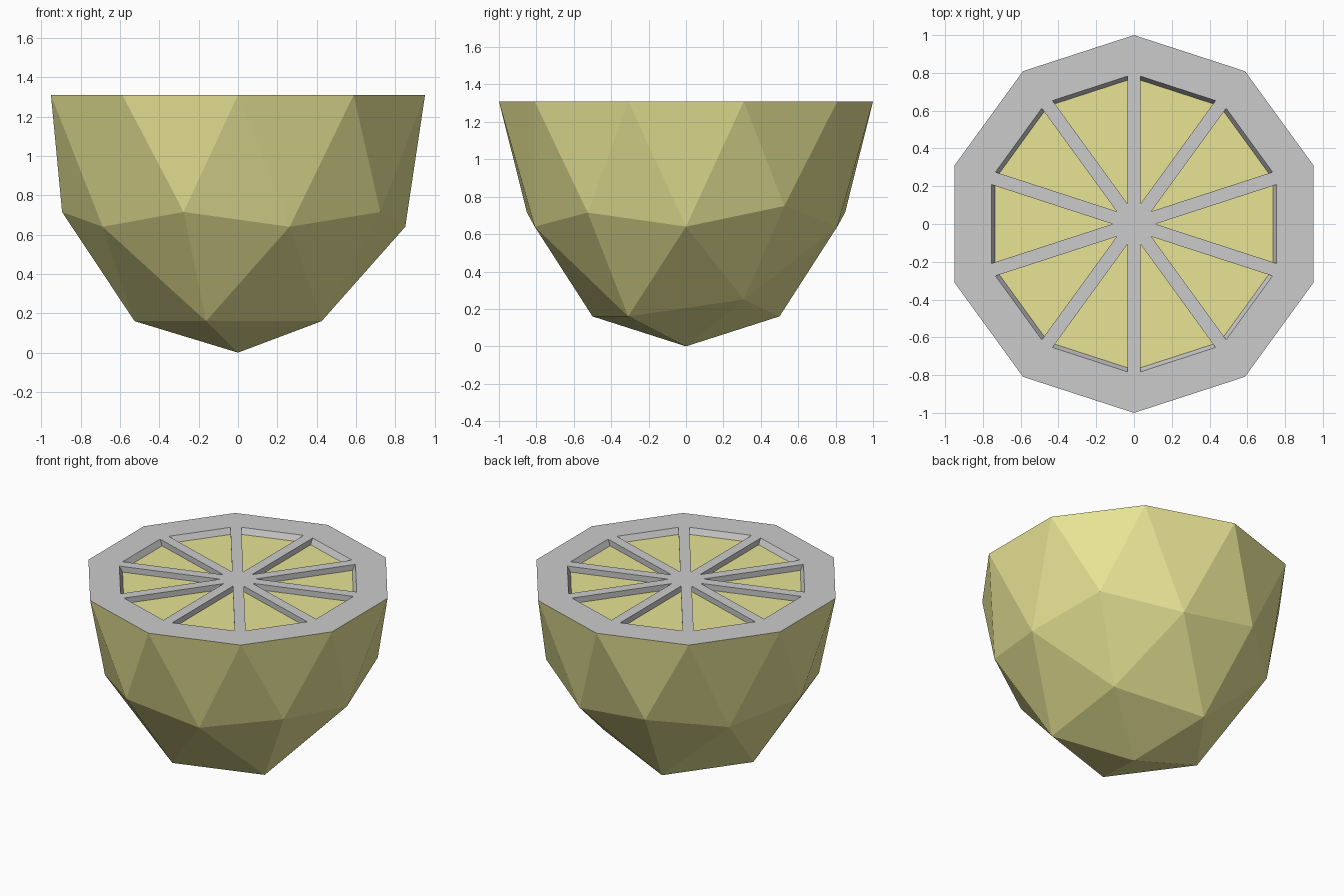
import bpy, bmesh
from math import radians, tan, sin, cos
from mathutils import Matrix, Vector

if "Cube" in bpy.data.objects:
    bpy.data.objects.remove(bpy.data.objects["Cube"])

TOP = 1.31
DEPTH = 0.04

zest = bpy.data.materials.new("zest")
zest.diffuse_color = (0.80, 0.77, 0.30, 1)
zest.use_nodes = True
zest.node_tree.nodes["Principled BSDF"].inputs["Base Color"].default_value = zest.diffuse_color


def finish(bm, name, mat=None):
    mesh = bpy.data.meshes.new(name)
    bmesh.ops.remove_doubles(bm, verts=bm.verts, dist=1e-4)
    bm.to_mesh(mesh)
    bm.free()
    obj = bpy.data.objects.new(name, mesh)
    bpy.context.collection.objects.link(obj)
    if mat:
        mesh.materials.append(mat)
    return obj


# Peel: lower half of a low-poly icosphere, rings shifted to an egg profile
bm = bmesh.new()
bmesh.ops.create_icosphere(bm, subdivisions=2, radius=1)
bmesh.ops.delete(bm, geom=[v for v in bm.verts if v.co.z > 0.01], context='VERTS')
rings = [(-1, 0), (-0.851, 0.16), (-0.526, 0.64), (-0.447, 0.715), (0, TOP)]
for v in bm.verts:
    v.co.z = min(rings, key=lambda r: abs(r[0] - v.co.z))[1]
    # slight dent on the back right side
    if (v.co.xy - Vector((0.425, 0.309))).length < 0.02:
        v.co.z = 0.25
    if (v.co.xy - Vector((0.724, 0.526))).length < 0.02:
        v.co.z = 0.75
finish(bm, "peel", zest)

# Cut face: ten sectors of pith rim and spokes with sunken pulp segments
a = radians(18)
half = 0.035          # half width of a spoke
outer = 0.755         # distance to the pocket's outer edge
shrink = 0.973        # pocket floor is slightly smaller
w = outer * tan(a) - half / cos(a)
pocket = [Vector((half / sin(a), 0, TOP)), Vector((outer, -w, TOP)), Vector((outer, w, TOP))]
floor = [Vector((p.x * shrink, p.y * shrink, TOP - DEPTH)) for p in pocket]
centre = Vector((0, 0, TOP))
rim = [Vector((cos(a), s * sin(a), TOP)) for s in (-1, 1)]
t, p, q = pocket

pith, pulp = bmesh.new(), bmesh.new()


def face(bm, points, rot):
    bm.faces.new([bm.verts.new(rot @ c) for c in points])


for k in range(10):
    rot = Matrix.Rotation(2 * a * k, 4, 'Z')
    face(pith, (centre, rim[0], p, t), rot)
    face(pith, (centre, t, q, rim[1]), rot)
    face(pith, (rim[0], rim[1], q, p), rot)
    for i in range(3):
        j = (i + 1) % 3
        face(pith, (pocket[i], pocket[j], floor[j], floor[i]), rot)
    face(pulp, floor, rot)

finish(pith, "pith")
finish(pulp, "pulp_segments", zest)
